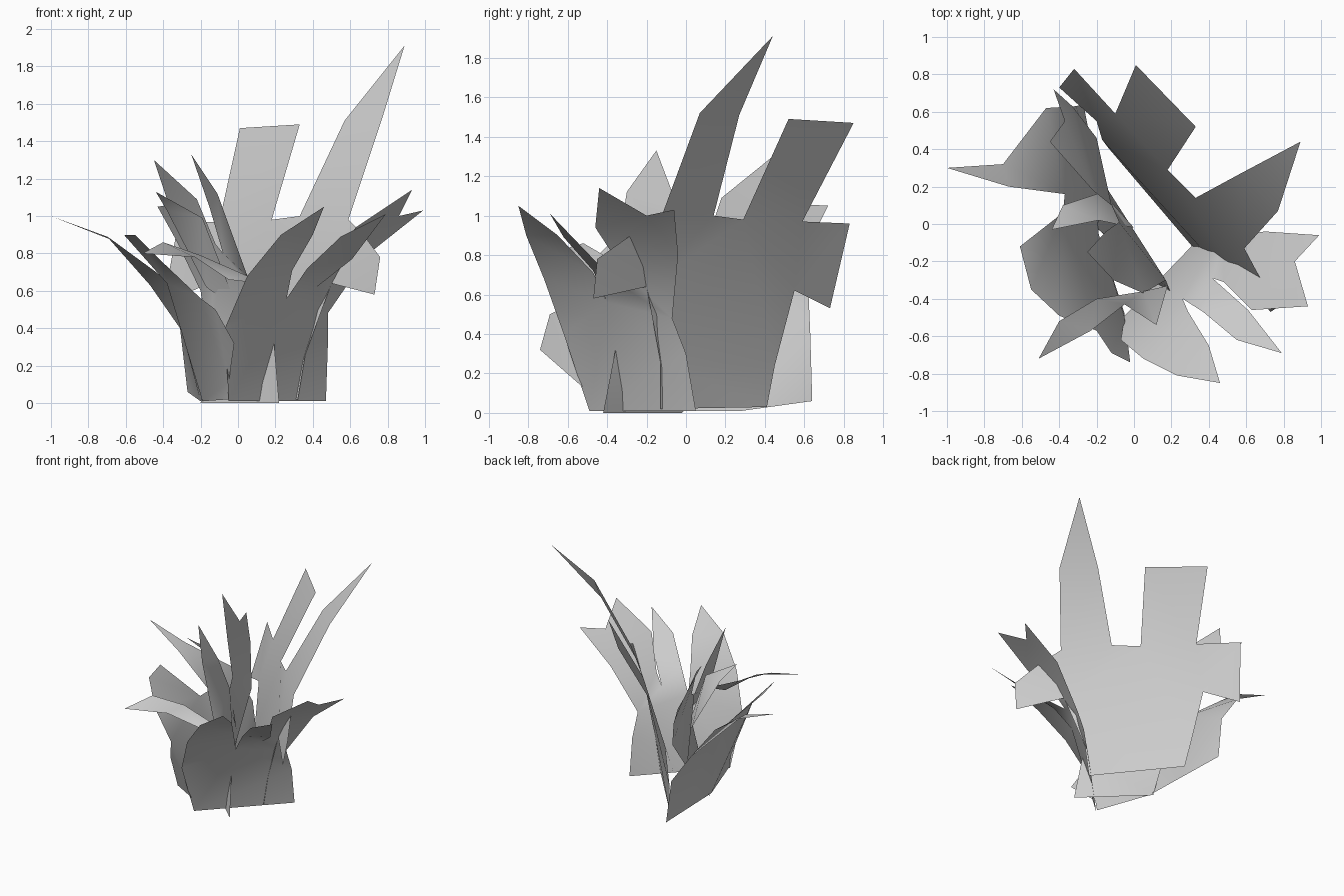
import bpy
import bmesh

default_cube = bpy.data.objects.get("Cube")
if default_cube:
    bpy.data.objects.remove(default_cube, do_unlink=True)

# One plain grey for every leaf
grey = bpy.data.materials.new("leaf_grey")
grey.use_nodes = True
colour = (.6, .6, .6, 1)
grey.diffuse_color = colour
grey.node_tree.nodes["Principled BSDF"].inputs["Base Color"].default_value = colour


def make_leaf(name, *sections):
    """Join the flat-cut sections of a leaf along their shared corners into one thin sheet."""
    mesh = bpy.data.meshes.new(name)
    bm = bmesh.new()
    for section in sections:
        bm.faces.new([bm.verts.new(point) for point in section])
    bmesh.ops.remove_doubles(bm, verts=bm.verts[:], dist=.001)
    bm.normal_update()
    bmesh.ops.triangulate(bm, faces=bm.faces[:], quad_method="BEAUTY", ngon_method="BEAUTY")
    bmesh.ops.recalc_face_normals(bm, faces=bm.faces[:])
    for face in bm.faces:
        face.smooth = True
    bm.to_mesh(mesh)
    bm.free()
    mesh.materials.append(grey)
    leaf = bpy.data.objects.new(name, mesh)
    bpy.context.collection.objects.link(leaf)
    return leaf


# Tall rear leaf: a broad fan with a spike, a square prong and two side tabs
base_edge = [(-.14, .41, .03), (.32, -.13, .02)]
fold = [(.36, -.13, .26), (-.17, .45, .24)]
right_tab = [(.5, -.2, .64), (.73, -.47, .58), (.76, -.45, .78),
             (.67, -.28, .9), (.59, -.13, .98)]
tall_spike = [(.77, .07, 1.52), (.89, .44, 1.91), (.57, .27, 1.51), (.33, .14, 1)]
square_prong = [(.18, .29, .98), (.33, .52, 1.49), (.01, .85, 1.47), (-.1, .59, .97)]
left_tab = [(-.32, .83, .96), (-.4, .73, .53), (-.2, .55, .62)]
fan = fold[::-1] + right_tab + tall_spike[-1:] + square_prong[:1] + square_prong[-1:] + left_tab
make_leaf("tall_rear_leaf", base_edge + fold, fan,
          right_tab[-1:] + tall_spike, square_prong)

# Front leaf: a curved body with pointed prongs that lean outwards
left_side, right_side = (-.07, -.62, .4), (.48, -.07, .48)
first_notch, second_notch = (.26, -.4, .56), (.42, -.29, .62)
body = [(.47, .05, .01), (-.05, -.49, .01), left_side, first_notch, second_notch,
        right_side, (.48, 0, .3)]
first_prong = [left_side, (.05, -.72, .68), (.23, -.81, .9), (.46, -.85, 1.05),
               (.4, -.65, .9), (.29, -.47, .71), first_notch]
second_prong = [first_notch, (.37, -.47, .72), (.55, -.62, .89),
                (.79, -.69, 1.01), (.61, -.46, .77), second_notch]
twin_prong = [second_notch, (.48, -.31, .71), (.63, -.46, .94), (.93, -.44, 1.14),
              (.86, -.2, 1), (.99, -.06, 1.03), (.7, -.04, .8), right_side]
make_leaf("front_leaf", body, first_prong, second_prong, twin_prong)

# Side leaf: a long sheet with a thin outer point and a blunt prong
base_edge = [(-.05, -.48, .02), (-.19, -.05, .01), (-.2, .28, .01), (-.27, .64, .06)]
long_prong = [(-.31, .63, .4), (-.47, .62, .63), (-.7, .32, .89),
              (-1, .3, 1), (-.67, .2, .87), (-.37, .16, .65)]
blunt_prong = [(-.38, .06, .64), (-.61, -.12, .9), (-.55, -.35, .9), (-.4, -.49, .75)]
front_edge = [(-.2, -.57, .56), (-.12, -.69, .5), (-.02, -.74, .32), (-.05, -.5, .11)]
make_leaf("side_leaf", base_edge + long_prong + blunt_prong + front_edge)

# Inner leaf: upright blades between the rear and side leaves
base_edge = [(-.2, -.02, 0), (.22, -.42, 0)]
near_blade = [(.19, -.35, .36), (.17, -.3, .5), (.05, -.37, .68), (-.11, -.3, 1.12),
              (-.25, -.15, 1.33), (-.15, -.04, 1.04), (-.08, .01, .8)]
far_blade = [(-.12, .1, .85), (-.22, .18, 1.09), (-.45, .44, 1.3), (-.37, .55, 1.06)]
low_blade = [(-.43, .72, 1.05), (-.33, .63, .87), (-.2, .46, .6), (-.15, .2, .3)]
make_leaf("inner_leaf", base_edge + near_blade + far_blade + low_blade)

# Small blade in the middle of the clump
make_leaf("middle_blade", [(0, -.02, .5), (-.19, .02, .99), (-.44, -.03, 1.13),
                           (-.38, .1, 1.03), (-.17, .17, .62)])

# Blade folded over towards the front
folded_root = [(.05, -.36, .68), (.18, -.33, .6), (.12, -.54, .64), (-.05, -.43, .66)]
folded_point = [(-.23, -.57, .78), (-.51, -.72, .8), (-.4, -.52, .86), (-.2, -.4, .79)]
make_leaf("folded_blade", folded_root, folded_root[:1] + folded_root[-1:] + folded_point)
